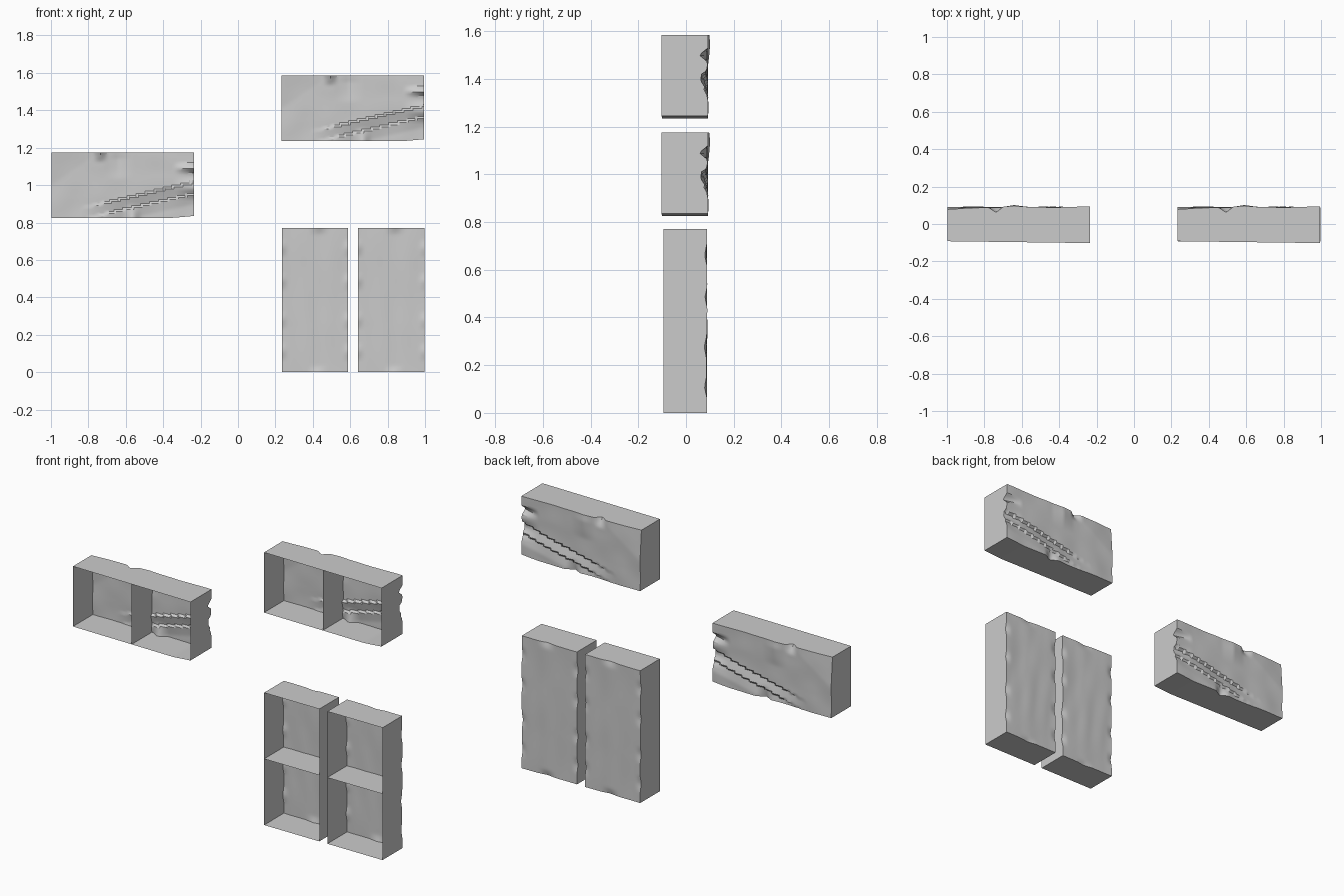
import bpy, bmesh, math
from mathutils import noise, Vector

if "Cube" in bpy.data.objects:
    bpy.data.objects.remove(bpy.data.objects["Cube"])


def bump(t, centre, half):
    return max(0.0, 1 - abs(t - centre) / half)


# Chiselled face depth for the wide bricks (u along x, v along z)
def chiselled(u, v):
    y = 0.091 + 0.004 * noise.noise(Vector((u * 6, v * 3, 1.7)))
    # broken upper corner falling away from a ridge
    ridge = (v - 0.5) - 1.5 * u
    if ridge > 0:
        y -= 0.022 * min(ridge, 0.5)
    # diagonal scars running down from the right end
    for offset, depth in ((0.0, 0.014), (-0.17, 0.010)):
        d = v - (0.04 + 0.5 * u + offset)
        if -0.16 < d < 0 and u > 0.2:
            y -= depth * (1 + d / 0.16) * min(1, (u - 0.2) * 4)
    # chips in the right, upper and lower rims
    right = max(0, (u - 0.86) / 0.14)
    y -= right * (0.036 * bump(v, 0.76, 0.08) + 0.022 * bump(v, 0.45, 0.16))
    y -= 0.03 * bump(u, 0.34, 0.05) * max(0, (v - 0.86) / 0.14)
    y -= 0.03 * bump(u, 0.57, 0.06) * max(0, 1 - v / 0.2)
    y += 0.012 * bump(u, 0.47, 0.1) * bump(v, 0.9, 0.3)
    return min(y, 0.103)


# Gently weathered face depth for the tall bricks
def weathered(u, v):
    y = 0.087 + 0.004 * noise.noise(Vector((u * 4 + v, v * 3, 8.2)))
    rim = max(0, (abs(u - 0.5) - 0.42) / 0.08)
    chips = max(bump(v, c, 0.06) for c in (0.14, 0.36, 0.63, 0.86))
    y -= rim * 0.010 * chips
    y -= 0.010 * max(0, (abs(v - 0.5) - 0.46) / 0.04) * bump(u, 0.55, 0.15)
    return min(y, 0.092)


# Open-fronted shell: sculpted back, four walls and one thin central divider
def brick(name, x0, z0, w, h, depth, front_left, front_right, nx, nz, split):
    bm = bmesh.new()
    grid = []
    for i in range(nx + 1):
        col = []
        for k in range(nz + 1):
            u, v = i / nx, k / nz
            z = z0 + v * h
            if depth is chiselled and k == 0:
                z += 0.010 * max(0, (u - 0.85) / 0.15)
            col.append(bm.verts.new((x0 + u * w, depth(u, v), z)))
        grid.append(col)
    for i in range(nx):
        for k in range(nz):
            bm.faces.new((grid[i][k], grid[i][k + 1],
                          grid[i + 1][k + 1], grid[i + 1][k]))

    def front(vert):
        t = (vert.co.x - x0) / w
        y = front_left + (front_right - front_left) * t
        return bm.verts.new((vert.co.x, y, vert.co.z))

    def wall(back, fore):
        for a in range(len(back) - 1):
            bm.faces.new((back[a], back[a + 1], fore[a + 1], fore[a]))

    # rim loop joined to the flat front edge
    ring = ([grid[i][0] for i in range(nx)] + [grid[nx][k] for k in range(nz)]
            + [grid[i][nz] for i in range(nx, 0, -1)]
            + [grid[0][k] for k in range(nz, 0, -1)])
    fore = [front(p) for p in ring]
    wall(ring + ring[:1], fore + fore[:1])
    # central divider
    if split == 'x':
        row = grid[nx // 2]
    else:
        row = [grid[i][nz // 2] for i in range(nx + 1)]
    copy = [bm.verts.new(p.co) for p in row]
    wall(copy, [front(p) for p in copy])

    mesh = bpy.data.meshes.new(name)
    bm.to_mesh(mesh)
    bm.free()
    ob = bpy.data.objects.new(name, mesh)
    bpy.context.collection.objects.link(ob)
    bpy.ops.object.select_all(action='DESELECT')
    ob.select_set(True)
    bpy.context.view_layer.objects.active = ob
    bpy.ops.object.shade_smooth_by_angle(angle=math.radians(30))


# Wide chiselled bricks
for name, x, z in (("upper_wide_brick", 0.232, 1.235),
                   ("left_wide_brick", -0.998, 0.825)):
    brick(name, x, z, 0.763, 0.35, chiselled, -0.092, -0.102, 64, 32, 'x')

# Tall weathered bricks
for name, x in (("inner_tall_brick", 0.234), ("outer_tall_brick", 0.641)):
    brick(name, x, 0.0, 0.355, 0.77, weathered, -0.094, -0.094, 28, 60, 'z')
